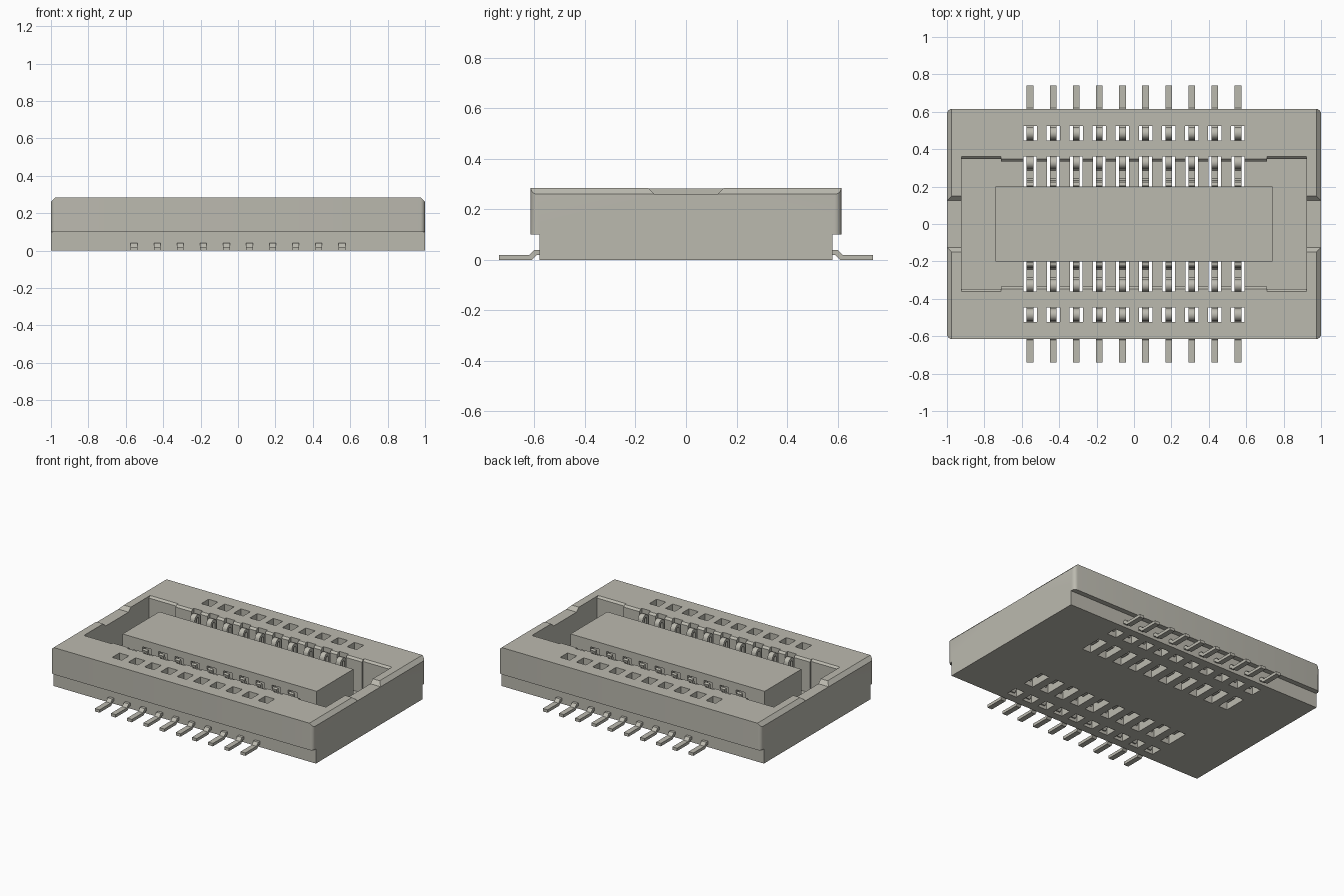
import bpy, bmesh, math
from mathutils import Vector

old = bpy.data.objects.get("Cube")
if old:
    bpy.data.objects.remove(old, do_unlink=True)

COLOR = (0.50, 0.49, 0.43, 1)
mat = bpy.data.materials.new("warm grey")
mat.use_nodes = True
mat.diffuse_color = COLOR
mat.node_tree.nodes["Principled BSDF"].inputs["Base Color"].default_value = COLOR

PINS, PITCH = 10, 0.1235
PIN_X = [(i - (PINS - 1) / 2) * PITCH for i in range(PINS)]


def make(name, bm):
    bmesh.ops.recalc_face_normals(bm, faces=bm.faces[:])
    mesh = bpy.data.meshes.new(name)
    bm.to_mesh(mesh)
    bm.free()
    mesh.materials.append(mat)
    ob = bpy.data.objects.new(name, mesh)
    bpy.context.collection.objects.link(ob)
    return ob


def add_box(bm, x0, x1, y0, y1, z0, z1):
    verts = bmesh.ops.create_cube(bm, size=1)["verts"]
    for v in verts:
        v.co = Vector(((x0 + x1) / 2 + v.co.x * (x1 - x0),
                       (y0 + y1) / 2 + v.co.y * (y1 - y0),
                       (z0 + z1) / 2 + v.co.z * (z1 - z0)))


def box(name, *dims):
    bm = bmesh.new()
    add_box(bm, *dims)
    return make(name, bm)


def prism(name, profile, x0, x1):
    """Extrude a (y, z) outline along x."""
    bm = bmesh.new()
    face = bm.faces.new([bm.verts.new((x0, y, z)) for y, z in profile])
    new = bmesh.ops.extrude_face_region(bm, geom=[face])["geom"]
    bmesh.ops.translate(bm, vec=(x1 - x0, 0, 0),
                        verts=[g for g in new if isinstance(g, bmesh.types.BMVert)])
    return make(name, bm)


def combine(target, other, operation):
    mod = target.modifiers.new("cut", 'BOOLEAN')
    mod.object, mod.operation, mod.solver = other, operation, 'EXACT'
    bpy.context.view_layer.objects.active = target
    bpy.ops.object.modifier_apply(modifier=mod.name)
    bpy.data.objects.remove(other, do_unlink=True)


def pin_boxes(name, half, y0, y1, z0, z1):
    """One box per contact, on both sides."""
    bm = bmesh.new()
    for x in PIN_X:
        add_box(bm, x - half, x + half, y0, y1, z0, z1)
        add_box(bm, x - half, x + half, -y1, -y0, z0, z1)
    return make(name, bm)


# Housing: upper block with rounded corners and chamfered ends
bm = bmesh.new()
add_box(bm, -1, 1, -0.615, 0.615, 0.1, 0.285)
upright = [e for e in bm.edges if abs(e.verts[0].co.z - e.verts[1].co.z) > 0.1]
bmesh.ops.bevel(bm, geom=upright, offset=0.026, segments=5, profile=0.5, affect='EDGES')
for s in (-1, 1):
    cut = bmesh.ops.bisect_plane(bm, geom=bm.verts[:] + bm.edges[:] + bm.faces[:],
                                 plane_co=(s, 0, 0.26), plane_no=(s, 0, 1), clear_outer=True)
    rim = [g for g in cut["geom_cut"] if isinstance(g, bmesh.types.BMEdge)]
    bmesh.ops.holes_fill(bm, edges=rim, sides=0)
housing = make("housing", bm)

# Recessed base below the upper block
combine(housing, box("base", -1, 1, -0.58, 0.58, 0, 0.15), 'UNION')


# Cavity with chamfered long rims, wider near its ends
def cavity(y, x0, x1):
    outline = [(-y, 0.06), (y, 0.06), (y, 0.272), (y + 0.04, 0.312),
               (-y - 0.04, 0.312), (-y, 0.272)]
    combine(housing, prism("cavity_cutter", outline, x0, x1), 'DIFFERENCE')


cavity(0.335, -0.9, 0.9)
cavity(0.348, -0.922, -0.71)
cavity(0.348, 0.71, 0.922)

# Shallow sloped notches in the end walls
for s in (-1, 1):
    notch = [(-0.125, 0.26), (0.125, 0.26), (0.175, 0.31), (-0.175, 0.31)]
    combine(housing, prism("notch_cutter", notch, *sorted((s * 0.91, s * 1.1))), 'DIFFERENCE')

# Central tongue, then contact slots and windows through everything
combine(housing, box("tongue", -0.74, 0.74, -0.2, 0.2, 0.03, 0.283), 'UNION')
combine(housing, pin_boxes("slot_cutter", 0.034, 0.201, 0.362, -0.1, 0.4), 'DIFFERENCE')
combine(housing, pin_boxes("window_cutter", 0.036, 0.446, 0.524, -0.1, 0.4), 'DIFFERENCE')
combine(housing, pin_boxes("groove_cutter", 0.033, 0.16, 0.23, 0.07, 0.235), 'DIFFERENCE')


# Contacts: one bent strip, repeated and mirrored
def arch(cy, cz, r):
    return [(cy + r * math.cos(a), cz + r * math.sin(a))
            for a in (math.pi * i / 8 for i in range(9))]


path = [(0.74, 0.01), (0.615, 0.01), (0.595, 0.03), (0.52, 0.03), (0.508, 0.045)]
path += arch(0.485, 0.2, 0.023)
path += [(0.462, 0.06), (0.448, 0.045), (0.364, 0.045), (0.35, 0.06)]
path += arch(0.328, 0.235, 0.022)
path += [(0.306, 0.06), (0.29, 0.042), (0.237, 0.042), (0.224, 0.06),
         (0.224, 0.14), (0.206, 0.19), (0.214, 0.228)]
pts = [Vector(p) for p in path]
left, right = [], []
for i, p in enumerate(pts):
    a = (p - pts[i - 1]).normalized() if i else (pts[1] - p).normalized()
    b = (pts[i + 1] - p).normalized() if i < len(pts) - 1 else a
    n = Vector((-a.y - b.y, a.x + b.x)).normalized()
    off = n * 0.01 / max(0.5, n.dot(Vector((-a.y, a.x))))
    left.append(p + off)
    right.append(p - off)

bm = bmesh.new()
rings = []
for l, r in zip(left, right):
    rings.append([bm.verts.new((PIN_X[0] + x, q.x, q.y))
                  for x, q in ((-0.018, l), (0.018, l), (0.018, r), (-0.018, r))])
for a, b in zip(rings, rings[1:]):
    for k in range(4):
        m = (k + 1) % 4
        bm.faces.new((a[k], a[m], b[m], b[k]))
bm.faces.new(rings[0])
bm.faces.new(rings[-1])
contacts = make("contacts", bm)
array = contacts.modifiers.new("row", 'ARRAY')
array.count = PINS
array.use_relative_offset = False
array.use_constant_offset = True
array.constant_offset_displace = (PITCH, 0, 0)
mirror = contacts.modifiers.new("both_sides", 'MIRROR')
mirror.use_axis = (False, True, False)
mirror.use_mirror_merge = False

# Smooth the rounded corners and bends, keep hard edges
for ob in (housing, contacts):
    bpy.ops.object.select_all(action='DESELECT')
    ob.select_set(True)
    bpy.context.view_layer.objects.active = ob
    bpy.ops.object.shade_smooth_by_angle(angle=math.radians(30))
